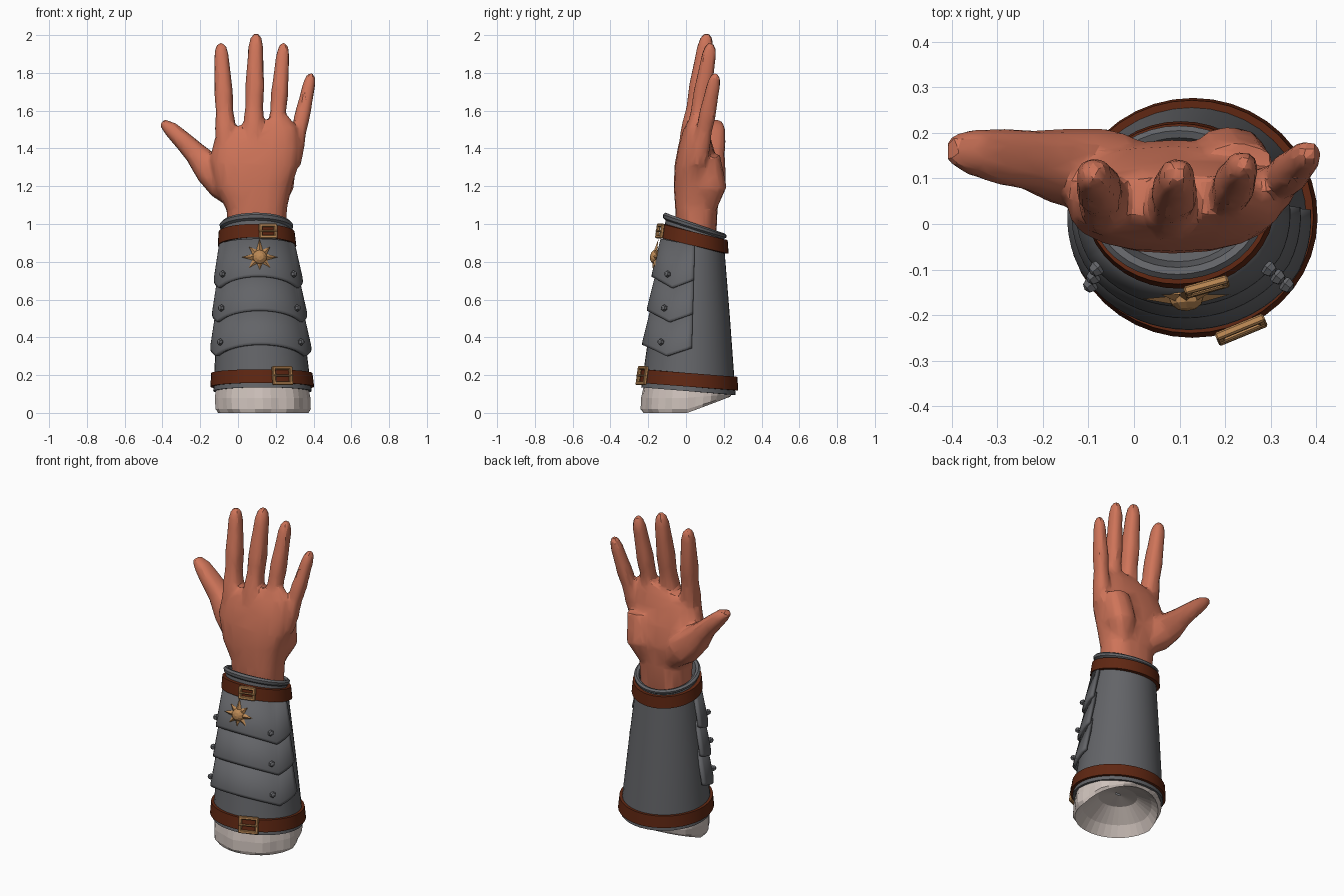
import bpy
import bmesh
from math import sin, cos, pi, radians, copysign
from mathutils import Vector, Matrix

if "Cube" in bpy.data.objects:
    bpy.data.objects.remove(bpy.data.objects["Cube"])


def make_material(name, color):
    mat = bpy.data.materials.new(name)
    mat.use_nodes = True
    mat.diffuse_color = (*color, 1)
    mat.node_tree.nodes["Principled BSDF"].inputs["Base Color"].default_value = (*color, 1)
    return mat


skin = make_material("skin", (0.62, 0.175, 0.1))
steel = make_material("dark steel", (0.125, 0.128, 0.138))
leather = make_material("brown leather", (0.115, 0.02, 0.006))
brass = make_material("brass", (0.5, 0.25, 0.09))
linen = make_material("linen", (0.62, 0.54, 0.5))


def add_object(name, bm, mat, angle=30):
    """Turn a bmesh into an object; angle 0 keeps it flat shaded."""
    bmesh.ops.recalc_face_normals(bm, faces=bm.faces)
    mesh = bpy.data.meshes.new(name)
    bm.to_mesh(mesh)
    bm.free()
    mesh.materials.append(mat)
    obj = bpy.data.objects.new(name, mesh)
    bpy.context.collection.objects.link(obj)
    select(obj)
    if angle:
        bpy.ops.object.shade_smooth_by_angle(angle=radians(angle))
    return obj


def select(obj):
    bpy.ops.object.select_all(action="DESELECT")
    obj.select_set(True)
    bpy.context.view_layer.objects.active = obj


def forearm(a, z, off=0):
    """Point on the tapering forearm; a = 0 is the front, off pushes outward."""
    t = (z - 0.1) / 0.95
    rx = 0.257 - 0.085 * t + off
    ry = 0.247 - 0.1 * t + off
    return Vector((0.13 - 0.035 * t + rx * sin(a), 0.01 + 0.033 * t - ry * cos(a), z))


def forearm_frame(a, z, off):
    """Matrix with local x along the arm's girth, y up the arm, z outward."""
    p = forearm(a, z, off)
    side = (forearm(a + 0.01, z, off) - p).normalized()
    up = forearm(a, z + 0.01, off) - p
    out = side.cross(up).normalized()
    up = out.cross(side)
    return Matrix.Translation(p) @ Matrix((side, up, out)).transposed().to_4x4()


def level(z, tilt, off):
    return lambda a: (z + tilt * cos(a), off)


def shell(name, rows, mat, span=pi, steps=40, closed=True, loop=False, angle=30):
    """Sweep rows of (height, offset) rules around the forearm."""
    bm = bmesh.new()
    count = steps if closed else steps + 1
    angles = [-span + 2 * span * i / steps for i in range(count)]
    rings = [[bm.verts.new(forearm(a, *row(a))) for a in angles] for row in rows]
    if loop:
        rings.append(rings[0])
    for low, high in zip(rings, rings[1:]):
        for i in range(steps):
            j = (i + 1) % count
            bm.faces.new((low[i], low[j], high[j], high[i]))
    return add_object(name, bm, mat, angle)


# Steel bracer with a rolled upper lip
shell("bracer", [level(0.14, 0.02, -0.03), level(0.115, 0.02, -0.01), level(0.115, 0.02, 0.005),
                 level(0.55, 0.03, 0.004), level(0.97, 0.05, 0), level(0.98, 0.052, 0.014),
                 level(0.995, 0.055, 0.018), level(1.005, 0.055, 0.008),
                 level(1.0, 0.055, -0.008), level(0.94, 0.05, -0.03),
                 level(0.93, 0.05, -0.09)], steel)

# Linen sleeve with soft pleats, hollow underneath
shell("sleeve", [level(0.2, 0, -0.012),
                 lambda a: (0.08 + 0.02 * max(0, -cos(a)), -0.008 + 0.006 * cos(9 * a)),
                 lambda a: (0.02 + 0.075 * max(0, -cos(a)), -0.014 + 0.006 * cos(9 * a)),
                 lambda a: (0.085 * max(0, -cos(a)), -0.026),
                 lambda a: (0.06 + 0.04 * max(0, -cos(a)), -0.06),
                 level(0.13, 0, -0.14), level(0.15, 0, -0.235)], linen, steps=36, angle=0)

# Leather straps
for name, z, tilt, half in (("lower_strap", 0.175, 0.02, 0.036), ("upper_strap", 0.922, 0.043, 0.036)):
    shell(name, [level(z - half, tilt, 0), level(z - half, tilt, 0.021),
                 level(z + half, tilt, 0.021), level(z + half, tilt, 0)], leather, loop=True)


# Three overlapping plates, each dipping to a point at the sides
def dip(a):
    s = abs(a) / radians(62)
    return 0.06 * s * s if s < 1 else 0.06 - 0.085 * (s - 1)


for number, center in enumerate((0.36, 0.54, 0.72)):
    plate = shell(f"plate_{number + 1}",
                  [lambda a: (center - dip(a), 0.023),
                   lambda a: (center + 0.015 - dip(a), 0.024),
                   lambda a: (center + 0.2 - 0.3 * dip(a), 0.004)],
                  steel, span=radians(93), steps=30, closed=False)
    thick = plate.modifiers.new("thickness", "SOLIDIFY")
    thick.thickness = 0.018
    thick.offset = 0
    # Rivets on both ends of the plate
    for sign, label in ((1, "left"), (-1, "right")):
        bm = bmesh.new()
        bmesh.ops.create_uvsphere(bm, u_segments=6, v_segments=4, radius=0.019)
        bm.transform(forearm_frame(sign * radians(53), center + 0.015, 0.035))
        add_object(f"rivet_{number + 1}_{label}", bm, steel, 0)


# Brass buckles: four chamfered bars and a prong
def box(bm, x, y, z, sx, sy, sz):
    place = Matrix.Translation((x, y, z)) @ Matrix.Diagonal((sx, sy, sz, 1))
    bmesh.ops.create_cube(bm, size=1, matrix=place)


def buckle(name, a, z, width, height):
    bm = bmesh.new()
    bar = 0.018
    for s in (-1, 1):
        box(bm, 0, s * (height - bar) / 2, 0, width, bar, bar)
        box(bm, s * (width - bar) / 2, 0, 0, bar, height - bar, bar)
    box(bm, 0, 0, 0.006, width, 0.01, 0.012)
    bm.transform(forearm_frame(a, z, 0.03))
    obj = add_object(name, bm, brass, 0)
    bevel = obj.modifiers.new("chamfer", "BEVEL")
    bevel.width = 0.004
    bevel.segments = 1


buckle("lower_buckle", radians(23), 0.197, 0.115, 0.1)
buckle("upper_buckle", radians(17), 0.963, 0.1, 0.078)

# Eight-pointed sun badge with a domed middle
bm = bmesh.new()
rim = []
for i in range(16):
    r = 0.042 if i % 2 else (0.098 if i % 4 == 0 else 0.08)
    rim.append(bm.verts.new((r * sin(i * pi / 8), r * cos(i * pi / 8), 0)))
top = bm.verts.new((0, 0, 0.022))
bm.faces.new(rim)
for i in range(16):
    bm.faces.new((rim[i - 1], rim[i], top))
bmesh.ops.create_uvsphere(bm, u_segments=10, v_segments=6, radius=0.04,
                          matrix=Matrix.Diagonal((1, 1, 0.8, 1)))
bm.transform(forearm_frame(radians(3), 0.825, 0.024))
add_object("sun_badge", bm, brass, 0)


# Hand: overlapping tubes fused into one faceted skin
hand = bmesh.new()


def tube(points, sides=12, square=0.8):
    """Loft squarish rings through (x, y, z, half width, half depth)."""
    rings = []
    centers = [Vector(p[:3]) for p in points]
    for i, (*_, w, d) in enumerate(points):
        along = (centers[min(i + 1, len(points) - 1)] - centers[max(i - 1, 0)]).normalized()
        side = Vector((0, 1, 0)).cross(along).normalized()
        deep = along.cross(side)
        ring = []
        for k in range(sides):
            u, v = (copysign(abs(f) ** square, f) for f in (cos(2 * pi * k / sides), sin(2 * pi * k / sides)))
            ring.append(hand.verts.new(centers[i] + side * u * w + deep * v * d))
        rings.append(ring)
    for low, high in zip(rings, rings[1:]):
        for k in range(sides):
            j = (k + 1) % sides
            hand.faces.new((low[k], low[j], high[j], high[k]))
    hand.faces.new(rings[0][::-1])
    hand.faces.new(rings[-1])


# Wrist and palm
tube([(0.1, 0.055, 0.92, 0.15, 0.105), (0.1, 0.055, 1.08, 0.16, 0.112), (0.085, 0.06, 1.2, 0.205, 0.125),
      (0.085, 0.055, 1.32, 0.235, 0.115), (0.1, 0.05, 1.42, 0.228, 0.09),
      (0.1, 0.055, 1.49, 0.215, 0.07), (0.09, 0.06, 1.535, 0.18, 0.045)], sides=20)
# Thumb, with its fleshy base, and the heel of the palm
tube([(0.02, 0.09, 1.13, 0.07, 0.08), (-0.07, 0.115, 1.22, 0.1, 0.095), (-0.15, 0.125, 1.29, 0.085, 0.085),
      (-0.225, 0.14, 1.375, 0.06, 0.066), (-0.29, 0.148, 1.44, 0.05, 0.062),
      (-0.355, 0.158, 1.502, 0.041, 0.05), (-0.402, 0.165, 1.538, 0.02, 0.03)])
tube([(0.18, 0.1, 1.08, 0.05, 0.06), (0.21, 0.125, 1.2, 0.085, 0.09), (0.23, 0.11, 1.36, 0.08, 0.07)])

# Fingers share one jointed profile; each has a tendon running to the wrist
profile = ((0, 1.15), (0.2, 1.12), (0.36, 0.93), (0.54, 1), (0.72, 0.87), (0.88, 0.78), (0.96, 0.6), (1, 0.28))
for base, tip, width in (((-0.06, 0.035, 1.4), (-0.091, 0.112, 1.957), 0.05),
                         ((0.08, 0.02, 1.4), (0.096, 0.112, 2.007), 0.051),
                         ((0.195, 0.035, 1.38), (0.242, 0.132, 1.957), 0.046),
                         ((0.285, 0.06, 1.32), (0.389, 0.158, 1.797), 0.042)):
    start, end = Vector(base), Vector(tip)
    tube([(*start.lerp(end, t), width * f, width * f * 1.08) for t, f in profile], sides=10)
    knuckle = start.lerp(end, 0.15) - Vector((0, width * 0.85, 0))
    wrist = Vector((0.1 + (base[0] - 0.1) * 0.35, -0.035, 1.1))
    tube([(*knuckle.lerp(wrist, t), r, r) for t, r in ((0, 0.022), (0.3, 0.02), (1, 0.012))], sides=6)

hand_obj = add_object("hand", hand, skin, 0)
fuse = hand_obj.modifiers.new("fuse", "REMESH")
fuse.mode = "VOXEL"
fuse.voxel_size = 0.011
soften = hand_obj.modifiers.new("soften", "SMOOTH")
soften.iterations = 3
facet = hand_obj.modifiers.new("facet", "DECIMATE")
facet.ratio = 0.09
select(hand_obj)
bpy.ops.object.convert(target="MESH")
bpy.ops.object.shade_smooth_by_angle(angle=radians(22))
